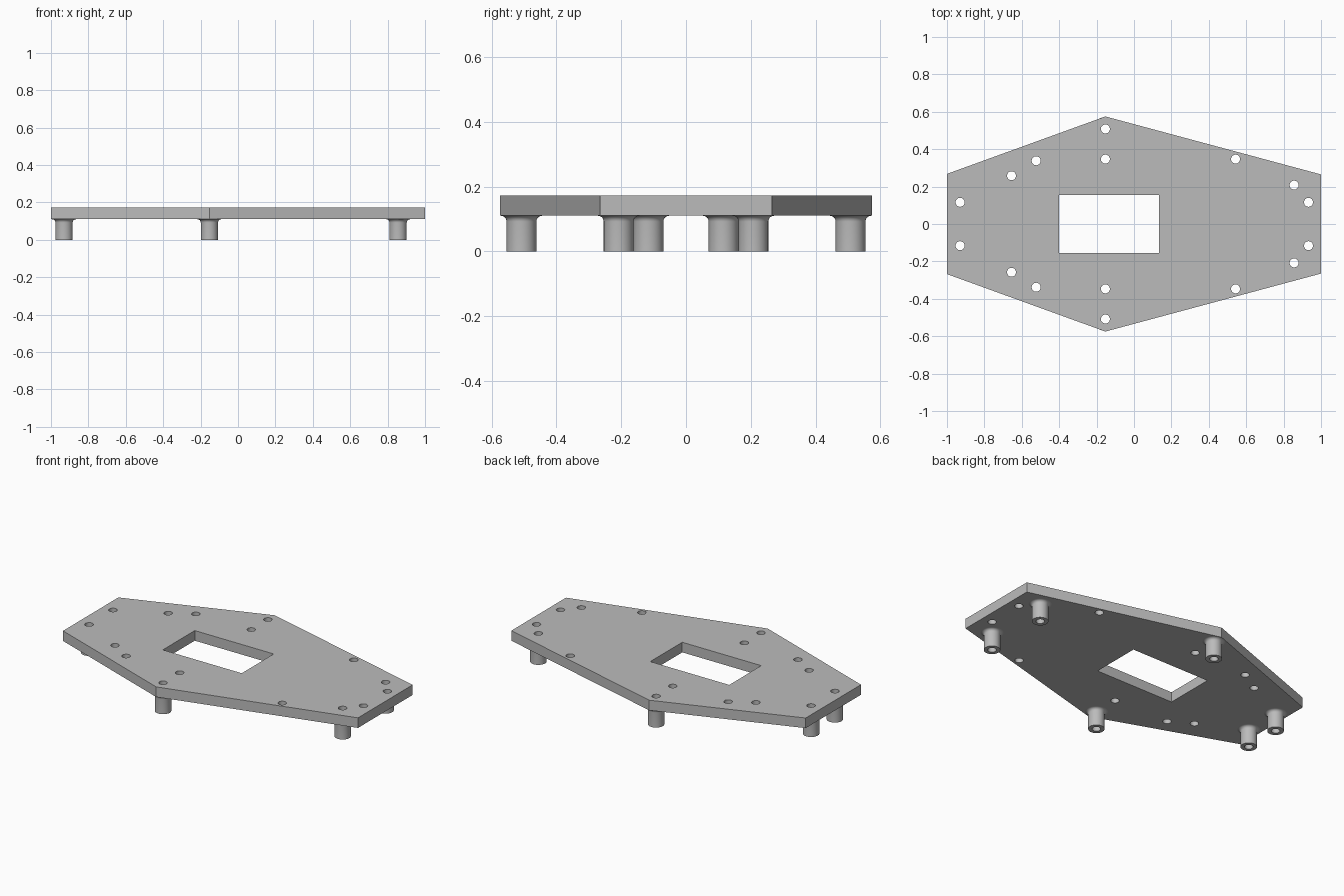
import bpy, bmesh, math
from mathutils import Matrix

cube = bpy.data.objects.get("Cube")
if cube:
    bpy.data.objects.remove(cube, do_unlink=True)

HOLE_R, POST_R, FILLET = 0.024, 0.046, 0.018
BOTTOM, TOP = 0.11, 0.172
SEGMENTS = 32

grey = bpy.data.materials.new("plain grey")
grey.use_nodes = True
colour = (0.5, 0.5, 0.5, 1)
grey.diffuse_color = colour
grey.node_tree.nodes["Principled BSDF"].inputs["Base Color"].default_value = colour

# Hole positions on the +y half; each is mirrored to -y
post_spots = [(-0.93, 0.116), (-0.153, 0.508), (0.856, 0.208)]
plain_spots = [(-0.655, 0.258), (-0.523, 0.338), (-0.153, 0.347),
               (0.543, 0.347), (0.933, 0.116)]


def both_sides(spots):
    return [(x, s * y) for x, y in spots for s in (1, -1)]


def circle(cx, cy, r):
    return [(cx + r * math.cos(2 * math.pi * i / SEGMENTS),
             cy + r * math.sin(2 * math.pi * i / SEGMENTS)) for i in range(SEGMENTS)]


def finish(name, bm):
    bmesh.ops.remove_doubles(bm, verts=bm.verts[:], dist=0.0002)
    bmesh.ops.recalc_face_normals(bm, faces=bm.faces[:])
    mesh = bpy.data.meshes.new(name)
    bm.to_mesh(mesh)
    bm.free()
    mesh.materials.clear()
    mesh.materials.append(grey)
    obj = bpy.data.objects.new(name, mesh)
    bpy.context.collection.objects.link(obj)
    bpy.ops.object.select_all(action="DESELECT")
    obj.select_set(True)
    bpy.context.view_layer.objects.active = obj
    bpy.ops.object.shade_smooth_by_angle(angle=math.radians(30))
    return obj


# Plate: six-sided outline with a rectangular window and drilled holes
outline = [(-1, -0.268), (-0.153, -0.575), (1, -0.265),
           (1, 0.265), (-0.153, 0.575), (-1, 0.268)]
window = [(-0.402, -0.155), (0.134, -0.155), (0.134, 0.155), (-0.402, 0.155)]
loops = [outline, window]
loops += [circle(x, y, HOLE_R) for x, y in both_sides(post_spots + plain_spots)]

curve = bpy.data.curves.new("plate_profile", "CURVE")
curve.dimensions = "2D"
curve.fill_mode = "BOTH"
curve.extrude = (TOP - BOTTOM) / 2
for loop in loops:
    spline = curve.splines.new("POLY")
    spline.points.add(len(loop) - 1)
    for point, (x, y) in zip(spline.points, loop):
        point.co = (x, y, 0, 1)
    spline.use_cyclic_u = True
profile = bpy.data.objects.new("plate_profile", curve)
bpy.context.collection.objects.link(profile)
bpy.context.view_layer.update()
flat = bpy.data.meshes.new_from_object(
    profile.evaluated_get(bpy.context.evaluated_depsgraph_get()))
bm = bmesh.new()
bm.from_mesh(flat)
bmesh.ops.translate(bm, verts=bm.verts[:], vec=(0, 0, (TOP + BOTTOM) / 2))
bpy.data.objects.remove(profile, do_unlink=True)
bpy.data.meshes.remove(flat)
finish("plate", bm)


# Standoffs: bored posts turned from a profile, flared where they meet the plate
def standoff(name, x, y):
    points = [(HOLE_R, BOTTOM), (HOLE_R, 0), (POST_R, 0)]
    for i in range(7):
        a = math.pi / 2 * i / 6
        points.append((POST_R + FILLET * (1 - math.cos(a)),
                       BOTTOM - FILLET * (1 - math.sin(a))))
    bm = bmesh.new()
    verts = [bm.verts.new((r, 0, z)) for r, z in points]
    edges = [bm.edges.new(pair) for pair in zip(verts, verts[1:])]
    bmesh.ops.spin(bm, geom=verts + edges, cent=(0, 0, 0), axis=(0, 0, 1),
                   angle=2 * math.pi, steps=SEGMENTS, use_merge=True)
    bmesh.ops.transform(bm, matrix=Matrix.Translation((x, y, 0)), verts=bm.verts[:])
    finish(name, bm)


for row, spot in zip(("right", "middle", "left"), post_spots):
    for (x, y), end in zip(both_sides([spot]), ("back", "front")):
        standoff(f"{row}_{end}_standoff", x, y)
